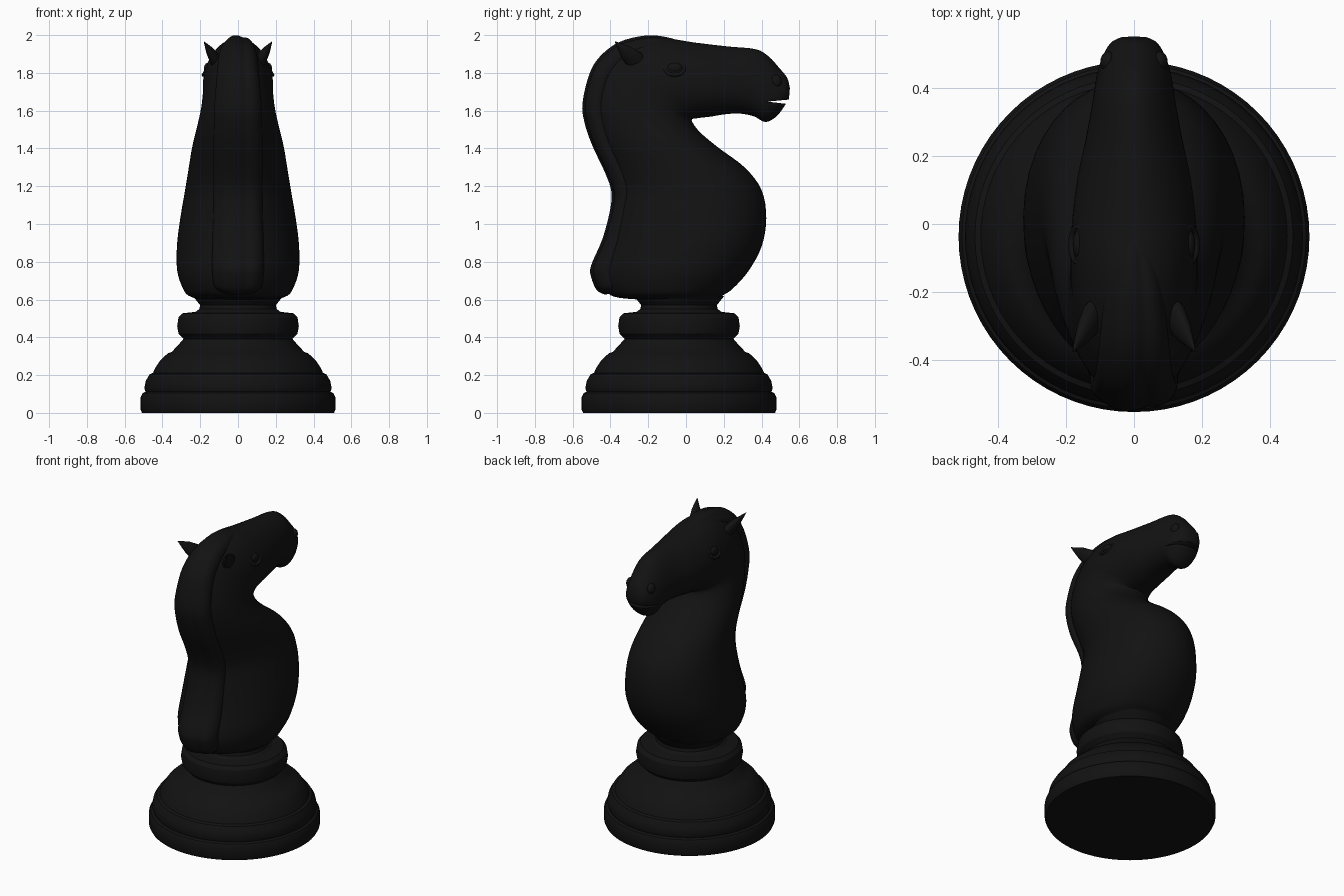
import bpy, bmesh, math
from mathutils import Vector

if "Cube" in bpy.data.objects:
    bpy.data.objects.remove(bpy.data.objects["Cube"])

black = bpy.data.materials.new("black")
black.diffuse_color = (0.006, 0.006, 0.006, 1)
black.use_nodes = True
black.node_tree.nodes["Principled BSDF"].inputs["Base Color"].default_value = black.diffuse_color


def finish(bm, name, angle=40):
    bmesh.ops.recalc_face_normals(bm, faces=bm.faces)
    me = bpy.data.meshes.new(name)
    bm.to_mesh(me)
    bm.free()
    ob = bpy.data.objects.new(name, me)
    bpy.context.collection.objects.link(ob)
    me.materials.append(black)
    bpy.ops.object.select_all(action='DESELECT')
    ob.select_set(True)
    bpy.context.view_layer.objects.active = ob
    bpy.ops.object.shade_smooth_by_angle(angle=math.radians(angle))
    return ob


def smooth(rows, steps=4):
    """Catmull-Rom resampling of the section table."""
    out = []
    for i in range(len(rows) - 1):
        p = [rows[max(0, min(len(rows) - 1, i + k))] for k in (-1, 0, 1, 2)]
        for s in range(steps):
            t = s / steps
            out.append([0.5 * (2 * b + (c - a) * t + (2 * a - 5 * b + 4 * c - d) * t * t
                               + (3 * b - a - 3 * c + d) * t ** 3) for a, b, c, d in zip(*p)])
    return out + [list(rows[-1])]


def bridge(bm, rings):
    n = len(rings[0])
    for a, b in zip(rings, rings[1:]):
        for i in range(n):
            bm.faces.new((a[i], a[(i + 1) % n], b[(i + 1) % n], b[i]))
    bm.faces.new(rings[0])
    bm.faces.new(rings[-1])


def loft(name, rows, n, skew=0.0, grooves=0.0, angle=40):
    """Rows: outer y, z, inner y, z, half width."""
    bm = bmesh.new()
    rings = []
    for y0, z0, y1, z1, w in smooth(rows):
        ring = []
        for i in range(n):
            a = 2 * math.pi * i / n
            c, s = math.cos(a), math.sin(a)
            k = 1.0
            if s > 0 and grooves:   # scalloped locks on the outer half
                k = 1 - grooves * (1 - abs(math.sin(2.5 * a)))
            v = 0.5 + 0.5 * s * k
            ring.append(bm.verts.new((w * c * (1 - skew * s), y1 + (y0 - y1) * v, z1 + (z0 - z1) * v)))
        rings.append(ring)
    bridge(bm, rings)
    return finish(bm, name, angle)


# turned base
profile = [(0.508, 0), (0.515, 0.015), (0.515, 0.085), (0.505, 0.105), (0.49, 0.112), (0.496, 0.13),
           (0.488, 0.17), (0.467, 0.205), (0.45, 0.212), (0.44, 0.235), (0.41, 0.28), (0.372, 0.315),
           (0.352, 0.322), (0.32, 0.355), (0.288, 0.392), (0.296, 0.40), (0.315, 0.42), (0.322, 0.46),
           (0.315, 0.505), (0.295, 0.527), (0.225, 0.535), (0.205, 0.55), (0.2, 0.57), (0.22, 0.595),
           (0.24, 0.62)]
bm = bmesh.new()
N = 72
bridge(bm, [[bm.verts.new((r * math.cos(2 * math.pi * i / N), -0.037 + r * math.sin(2 * math.pi * i / N), z))
             for i in range(N)] for r, z in profile])
finish(bm, "turned_base", 30)

# neck and head in one sweep
sections = [
    (-.25, .60, .16, .60, .2), (-.38, .615, .20, .625, .26), (-.43, .66, .25, .66, .29),
    (-.45, .76, .33, .75, .32), (-.41, .92, .40, .88, .32), (-.38, 1.08, .425, 1.03, .3),
    (-.37, 1.18, .40, 1.18, .278), (-.40, 1.28, .31, 1.30, .26), (-.46, 1.42, .17, 1.405, .24),
    (-.505, 1.55, .07, 1.49, .215), (-.515, 1.68, .03, 1.55, .195), (-.45, 1.85, .06, 1.56, .185),
    (-.33, 1.945, .10, 1.565, .185), (-.15, 1.985, .14, 1.57, .18), (.05, 1.96, .2, 1.58, .165),
    (.22, 1.94, .28, 1.585, .14), (.37, 1.925, .36, 1.57, .12), (.44, 1.885, .42, 1.54, .11),
    (.49, 1.83, .48, 1.57, .095), (.535, 1.775, .525, 1.63, .07), (.55, 1.72, .545, 1.66, .04)]
horse = loft("neck_and_head", sections, 48, skew=0.12)

# mouth slit cut with a wedge
bm = bmesh.new()
wedge = [(.43, 1.648), (.60, 1.664), (.60, 1.628)]
a, b = [[bm.verts.new((x, y, z)) for y, z in wedge] for x in (-.2, .2)]
bridge(bm, [a, b])
cutter = finish(bm, "mouth_cutter")
cutter.hide_render = True
cutter.hide_viewport = True
mod = horse.modifiers.new("mouth", 'BOOLEAN')
mod.operation = 'DIFFERENCE'
mod.solver = 'EXACT'
mod.object = cutter

# mane with grooved locks
loft("mane", [
    (-.43, .625, -.30, .66, .09), (-.475, .65, -.32, .69, .125), (-.505, .72, -.32, .74, .135),
    (-.505, .78, -.32, .79, .137), (-.445, .92, -.28, .92, .135), (-.405, 1.07, -.25, 1.07, .13),
    (-.397, 1.17, -.25, 1.17, .13), (-.43, 1.27, -.28, 1.28, .13), (-.50, 1.42, -.34, 1.39, .13),
    (-.54, 1.54, -.38, 1.52, .128), (-.55, 1.64, -.40, 1.62, .125), (-.515, 1.79, -.38, 1.72, .115),
    (-.46, 1.885, -.35, 1.78, .108), (-.355, 1.965, -.30, 1.82, .1), (-.21, 2.0, -.20, 1.86, .085),
    (-.10, 1.99, -.10, 1.89, .06), (-.02, 1.965, -.02, 1.91, .025)], 60, grooves=0.16, angle=60)


def blob(name, loc, size, axis=None):
    bm = bmesh.new()
    bmesh.ops.create_uvsphere(bm, u_segments=20, v_segments=12, radius=1)
    for v in bm.verts:
        v.co = Vector((v.co.x * size[0], v.co.y * size[1], v.co.z * size[2])) + Vector(loc)
    return finish(bm, name, 60)


for side, s in (("left", -1), ("right", 1)):
    # ear: flattened cone leaning back and out
    bm = bmesh.new()
    base, tip = Vector((s * .095, -.23, 1.83)), Vector((s * .18, -.375, 1.965))
    d = (tip - base).normalized()
    wide = d.cross(Vector((s, 0, -.3))).normalized()
    thin = d.cross(wide)
    bridge(bm, [[bm.verts.new(base.lerp(tip, t) + wide * r * math.cos(i * math.pi / 8)
                              + thin * r * .6 * math.sin(i * math.pi / 8)) for i in range(16)]
                for t, r in ((0, .04), (.3, .052), (.6, .038), (.85, .016), (1, .002))])
    finish(bm, side + "_ear")
    # eye with a raised lid ring
    blob(side + "_eye", (s * .16, -.06, 1.825), (.02, .042, .028))
    bm = bmesh.new()
    rings = []
    for i in range(28):
        a = 2 * math.pi * i / 28
        rings.append([bm.verts.new((s * (.161 - .02 * math.sin(a)) + .012 * math.cos(b),
                      -.06 + (.052 + .01 * math.sin(b)) * math.cos(a),
                      1.825 + (.036 + .01 * math.sin(b)) * math.sin(a)))
                      for b in [2 * math.pi * j / 8 for j in range(8)]])
    for i in range(28):
        p, q = rings[i], rings[(i + 1) % 28]
        for j in range(8):
            bm.faces.new((p[j], p[(j + 1) % 8], q[(j + 1) % 8], q[j]))
    finish(bm, side + "_eyelid", 60)
    # nostril flare
    blob(side + "_nostril", (s * .075, .475, 1.755), (.024, .032, .036))
